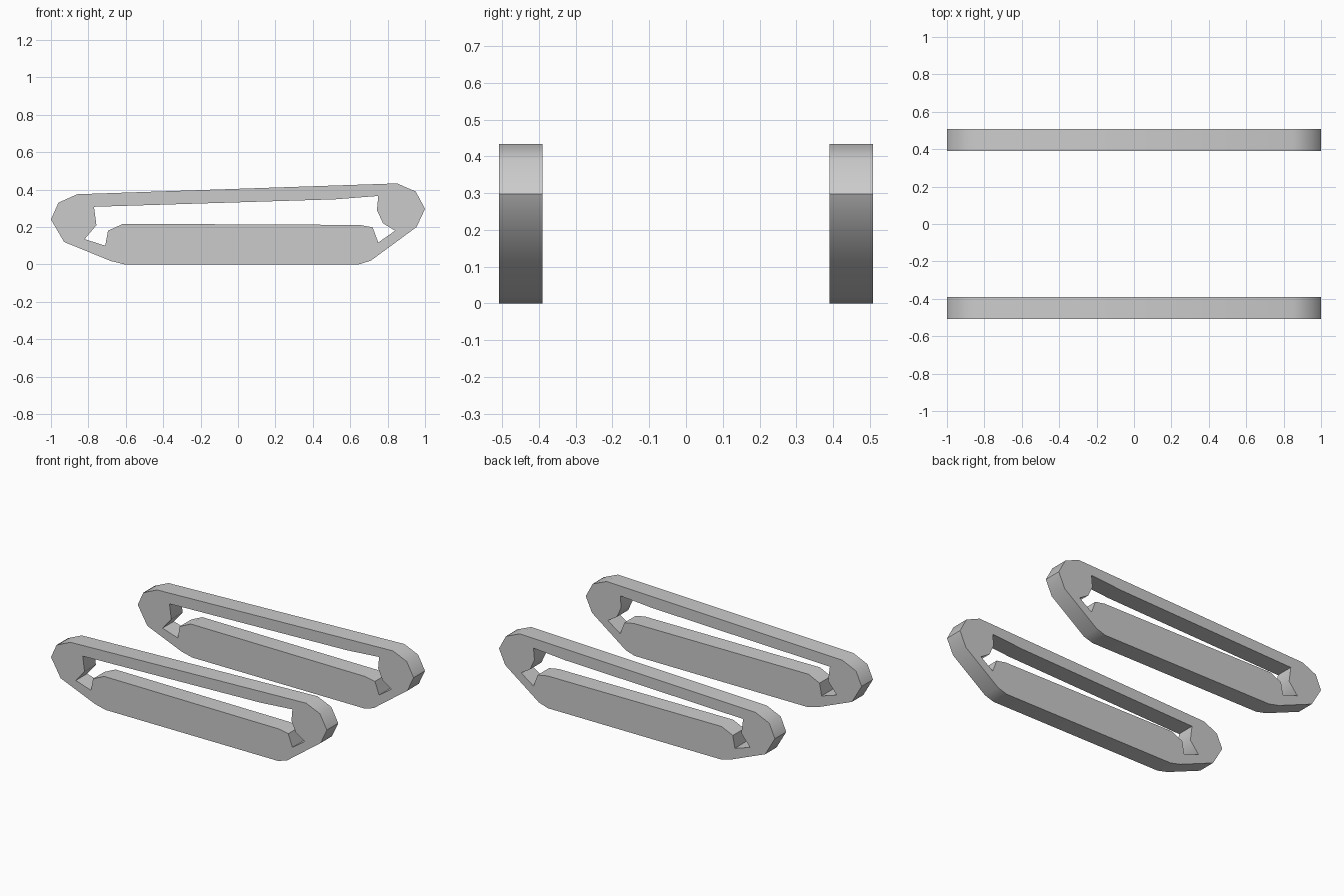
import bpy, bmesh, math

if "Cube" in bpy.data.objects:
    bpy.data.objects.remove(bpy.data.objects["Cube"])

# Side profile of a track belt: outer outline and inner opening (x, z)
OUTER = [(-1, .24), (-.96, .33), (-.86, .375), (.85, .433), (.95, .39), (1, .297),
         (.955, .2), (.71, .02), (.645, 0), (-.605, 0), (-.68, .018), (-.93, .12)]
INNER = [(-.77, .308), (.52, .348), (.75, .366), (.743, .29), (.775, .22), (.84, .18),
         (.75, .117), (.72, .198), (.65, .211), (-.615, .217), (-.695, .18),
         (-.71, .1), (-.82, .135), (-.757, .21)]
Y_IN, Y_OUT = .39, .508


def make_track(name, y0, y1):
    bm = bmesh.new()
    for loop in (OUTER, INNER):
        vs = [bm.verts.new((x, y0, z)) for x, z in loop]
        for a, b in zip(vs, vs[1:] + vs[:1]):
            bm.edges.new((a, b))
    # Fill between the loops, then extrude to the track's width
    bmesh.ops.triangle_fill(bm, edges=bm.edges[:], use_beauty=True, normal=(0, -1, 0))
    ext = bmesh.ops.extrude_face_region(bm, geom=bm.faces[:], use_keep_orig=True)
    moved = [g for g in ext["geom"] if isinstance(g, bmesh.types.BMVert)]
    bmesh.ops.translate(bm, verts=moved, vec=(0, y1 - y0, 0))
    bmesh.ops.recalc_face_normals(bm, faces=bm.faces[:])
    me = bpy.data.meshes.new(name)
    bm.to_mesh(me)
    bm.free()
    ob = bpy.data.objects.new(name, me)
    bpy.context.collection.objects.link(ob)
    bpy.ops.object.select_all(action='DESELECT')
    ob.select_set(True)
    bpy.context.view_layer.objects.active = ob
    bpy.ops.object.shade_smooth_by_angle(angle=math.radians(50))


# Front and back tracks
make_track("front_track", -Y_OUT, -Y_IN)
make_track("back_track", Y_IN, Y_OUT)
